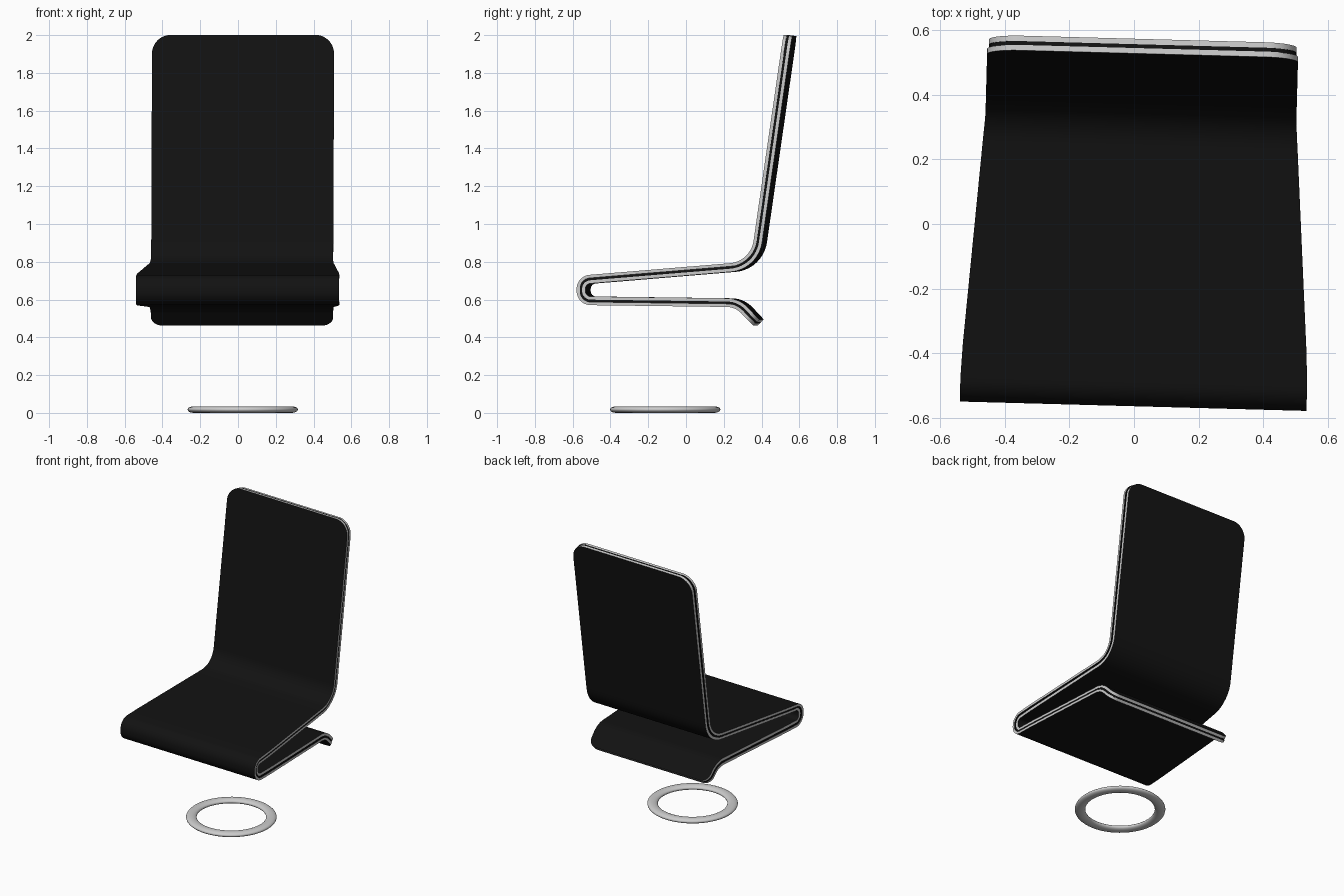
import bpy, bmesh, math
from mathutils import Vector

if "Cube" in bpy.data.objects:
    bpy.data.objects.remove(bpy.data.objects["Cube"])

def material(name, c):
    m = bpy.data.materials.new(name)
    m.diffuse_color = (c, c, c, 1)
    m.use_nodes = True
    m.node_tree.nodes["Principled BSDF"].inputs["Base Color"].default_value = m.diffuse_color
    return m

BLACK, GREY = material("black", 0.006), material("light_grey", 0.8)

# side profile centreline (y, z, bend radius), from the top of the back to the tail
PROFILE = [(0.551, 1.998, 0), (0.375, 0.780, 0.16), (-0.542, 0.704, 0.052),
           (-0.542, 0.594, 0.052), (0.285, 0.583, 0.13), (0.384, 0.478, 0)]
R_TOP, R_TAIL = 0.10, 0.06

def fillet(points):
    out = [Vector(points[0][:2])]
    for a, b, c in zip(points, points[1:], points[2:]):
        p = Vector(b[:2])
        u, v = (Vector(a[:2]) - p).normalized(), (Vector(c[:2]) - p).normalized()
        half = u.angle(v) / 2
        r, turn = b[2], math.pi / 2 - half
        mid = (u + v).normalized()
        centre = p + mid * r / math.sin(half)
        side = (u - mid * u.dot(mid)).normalized()
        for i in range(13):
            t = turn * (1 - i / 6)
            out.append(centre - mid * r * math.cos(t) + side * r * math.sin(t))
    return out + [Vector(points[-1][:2])]

def refine(path):
    # extra points round the end corners and along the straights
    n = 12
    first, last = path[0], path[-1]
    d0, d1 = (path[1] - first).normalized(), (path[-2] - last).normalized()
    steps = [1 - math.cos(math.pi / 2 * i / n) for i in range(n + 1)]
    head = [first + d0 * R_TOP * s for s in steps]
    tail = [last + d1 * R_TAIL * s for s in reversed(steps)]
    while len(path) > 2 and (path[-2] - last).length < R_TAIL:
        path.pop(-2)
    raw = head + path[1:-1] + tail
    out = [raw[0]]
    for p in raw[1:]:
        q = out[-1]
        k = max(1, int((p - q).length / 0.1))
        out += [q.lerp(p, j / k) for j in range(1, k + 1)]
    return out

path = refine(fillet(PROFILE))
dist = [0.0]
for a, b in zip(path, path[1:]):
    dist.append(dist[-1] + (b - a).length)

def half_width(i):
    t = min(1, max(0, (0.33 - path[i].x) / 0.78))
    w = 0.482 + 0.0555 * t
    for d, r in ((dist[i], R_TOP), (dist[-1] - dist[i], R_TAIL)):
        if d < r:
            w -= r - math.sqrt(max(0, r * r - (r - d) ** 2))
    return w

def sheet(name, lo, hi, inset, edge_mat):
    bm = bmesh.new()
    rows = []
    for i, p in enumerate(path):
        d = (path[min(i + 1, len(path) - 1)] - path[max(i - 1, 0)]).normalized()
        n = Vector((d.y, -d.x))
        w = half_width(i) - inset
        row = []
        for x, o in ((-w, hi), (w, hi), (w, lo), (-w, lo)):
            q = p + n * o
            row.append(bm.verts.new((x, q.x, q.y)))
        rows.append(row)
    for a, b in zip(rows, rows[1:]):
        for k in range(4):
            f = bm.faces.new((a[k], a[(k + 1) % 4], b[(k + 1) % 4], b[k]))
            f.material_index = k % 2
    for row in (rows[0], rows[-1]):
        bm.faces.new(row).material_index = 1
    bmesh.ops.recalc_face_normals(bm, faces=bm.faces)
    me = bpy.data.meshes.new(name)
    bm.to_mesh(me)
    bm.free()
    me.materials.append(BLACK)
    me.materials.append(edge_mat)
    ob = bpy.data.objects.new(name, me)
    bpy.context.collection.objects.link(ob)
    ob.location.x = 0.0125
    ob.rotation_euler.z = math.radians(-1.55)
    smooth(ob)

def smooth(ob):
    bpy.ops.object.select_all(action='DESELECT')
    ob.select_set(True)
    bpy.context.view_layer.objects.active = ob
    bpy.ops.object.shade_smooth_by_angle(angle=math.radians(35))

# folded seat: two black-faced sheets with grey edges around a recessed black core
sheet("seat_outer_layer", 0.006, 0.023, 0, GREY)
sheet("seat_core", -0.006, 0.006, 0.008, BLACK)
sheet("seat_inner_layer", -0.023, -0.006, 0.005, GREY)

# flattened floor ring
bpy.ops.mesh.primitive_torus_add(major_radius=0.258, minor_radius=0.034, major_segments=64,
                                 minor_segments=20, location=(0.025, -0.11, 0.0175))
ring = bpy.context.object
ring.name = "base_ring"
ring.scale.z = 0.0175 / 0.034
smooth(ring)
